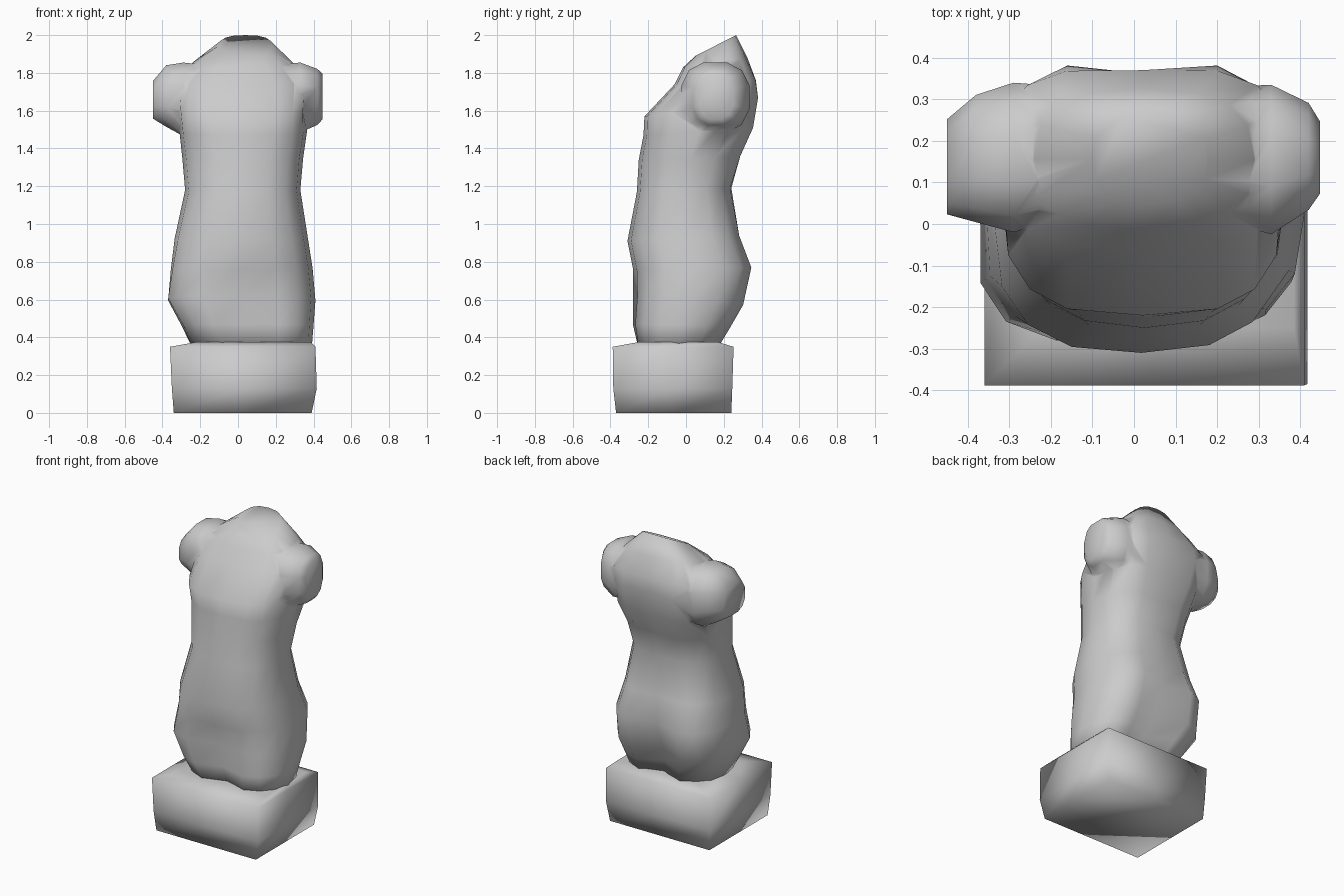
import bpy, bmesh, math
from math import sin, cos, pi

if "Cube" in bpy.data.objects:
    bpy.data.objects.remove(bpy.data.objects["Cube"])


def loft(name, rings):
    """Skin a stack of equal-length point rings and cap both ends."""
    bm = bmesh.new()
    loops = [[bm.verts.new(p) for p in r] for r in rings]
    n = len(loops[0])
    for a, b in zip(loops, loops[1:]):
        for i in range(n):
            j = (i + 1) % n
            bm.faces.new((a[i], a[j], b[j], b[i]))
    bm.faces.new(loops[0][::-1])
    bm.faces.new(loops[-1])
    bmesh.ops.recalc_face_normals(bm, faces=bm.faces)
    for f in bm.faces:
        f.smooth = True
    me = bpy.data.meshes.new(name)
    bm.to_mesh(me)
    bm.free()
    ob = bpy.data.objects.new(name, me)
    bpy.context.collection.objects.link(ob)
    return ob


def spow(v, p):
    return math.copysign(abs(v) ** p, v)


def body_ring(zf, zb, x0, x1, yf, yb, front_cleft, back_cleft, p, thigh, n=16):
    """Squarish oval section; front/back heights differ, clefts pull the centre line in,
    thigh pushes the front left quarter forward."""
    cx, rx, cy, ry = (x0 + x1) / 2, (x1 - x0) / 2, (yf + yb) / 2, (yb - yf) / 2
    pts = []
    for i in range(n):
        t = 2 * pi * i / n
        u, v = spow(round(sin(t), 6), p), -spow(round(cos(t), 6), p)
        x, y = cx + rx * u, cy + ry * v
        if u < 0 and v < 0:
            x -= thigh * u * v
            y -= thigh * u * v
        if i == 0:
            y += front_cleft
        if i == n // 2:
            y -= back_cleft
        pts.append((x, y, zf + (zb - zf) * (v + 1) / 2))
    return pts


# Torso: front z, back z, x min, x max, y front, y back, front cleft, back cleft, squareness, thigh
sections = [
    (0.34, 0.34, -0.24, 0.39, -0.265, 0.18, 0.06, 0.06, 0.8, 0.0),
    (0.47, 0.46, -0.30, 0.40, -0.285, 0.255, 0.06, 0.10, 0.8, 0.03),
    (0.62, 0.57, -0.37, 0.41, -0.275, 0.32, 0.04, 0.11, 0.77, 0.05),
    (0.76, 0.77, -0.355, 0.395, -0.28, 0.365, 0.0, 0.08, 0.77, 0.03),
    (0.91, 0.94, -0.335, 0.37, -0.31, 0.30, 0.0, 0.03, 0.8, 0.01),
    (1.17, 1.19, -0.28, 0.33, -0.26, 0.25, 0.0, 0.01, 0.85, 0.0),
    (1.34, 1.36, -0.295, 0.345, -0.25, 0.305, 0.0, 0.025, 0.83, 0.0),
    (1.47, 1.51, -0.31, 0.365, -0.225, 0.372, 0.0, 0.03, 0.75, 0.0),
    (1.57, 1.67, -0.32, 0.36, -0.22, 0.397, 0.0, 0.035, 0.66, 0.0),
    (1.74, 1.76, -0.33, 0.37, -0.06, 0.38, 0.0, 0.01, 0.68, 0.0),
    (1.83, 1.88, -0.24, 0.29, -0.015, 0.325, 0.0, 0.0, 0.75, 0.0),
    (1.89, 2.00, -0.10, 0.18, 0.05, 0.265, 0.0, 0.0, 0.8, 0.0),
]
torso = loft("torso", [body_ring(*s) for s in sections])


# Cut-off arms: x, y min, y max, z min, z max for each section
def arm(name, sections, n=12):
    rings = []
    for x, y0, y1, z0, z1 in sections:
        rings.append([(x, (y0 + y1) / 2 + (y1 - y0) / 2 * spow(cos(2 * pi * (i + .5) / n), .8),
                       (z0 + z1) / 2 + (z1 - z0) / 2 * spow(sin(2 * pi * (i + .5) / n), .8))
                      for i in range(n)])
    return loft(name, rings)


arms = [
    arm("left_arm_stump", [(-0.10, 0.03, 0.33, 1.50, 1.84), (-0.29, -0.025, 0.345, 1.46, 1.86),
                           (-0.38, 0.0, 0.315, 1.51, 1.845), (-0.45, 0.02, 0.255, 1.555, 1.76)]),
    arm("right_arm_stump", [(0.13, 0.03, 0.33, 1.50, 1.84), (0.33, -0.03, 0.34, 1.48, 1.86),
                            (0.42, 0.03, 0.295, 1.52, 1.825), (0.447, 0.07, 0.25, 1.55, 1.80)]),
]

# Merge the arms into the torso
for a in arms:
    m = torso.modifiers.new("join_" + a.name, 'BOOLEAN')
    m.operation = 'UNION'
    m.solver = 'EXACT'
    m.object = a
bpy.context.view_layer.update()
merged = bpy.data.meshes.new_from_object(torso.evaluated_get(bpy.context.evaluated_depsgraph_get()))
torso.modifiers.clear()
torso.data = merged
for a in arms:
    bpy.data.objects.remove(a)
for p in torso.data.polygons:
    p.use_smooth = True

# Rough block base, slightly bulging, top rising to the legs: z, x min, x max, y min, y max
block = [(0.0, -0.34, 0.39, -0.37, 0.24), (0.13, -0.35, 0.417, -0.385, 0.245),
         (0.35, -0.36, 0.41, -0.388, 0.252), (0.375, -0.22, 0.385, -0.25, 0.17)]
loft("base_block", [[(x0, y0, z), ((x0 + x1) / 2, y0, z), (x1, y0, z), (x1, (y0 + y1) / 2, z),
                     (x1, y1, z), ((x0 + x1) / 2, y1, z), (x0, y1, z), (x0, (y0 + y1) / 2, z)]
                    for z, x0, x1, y0, y1 in block])
